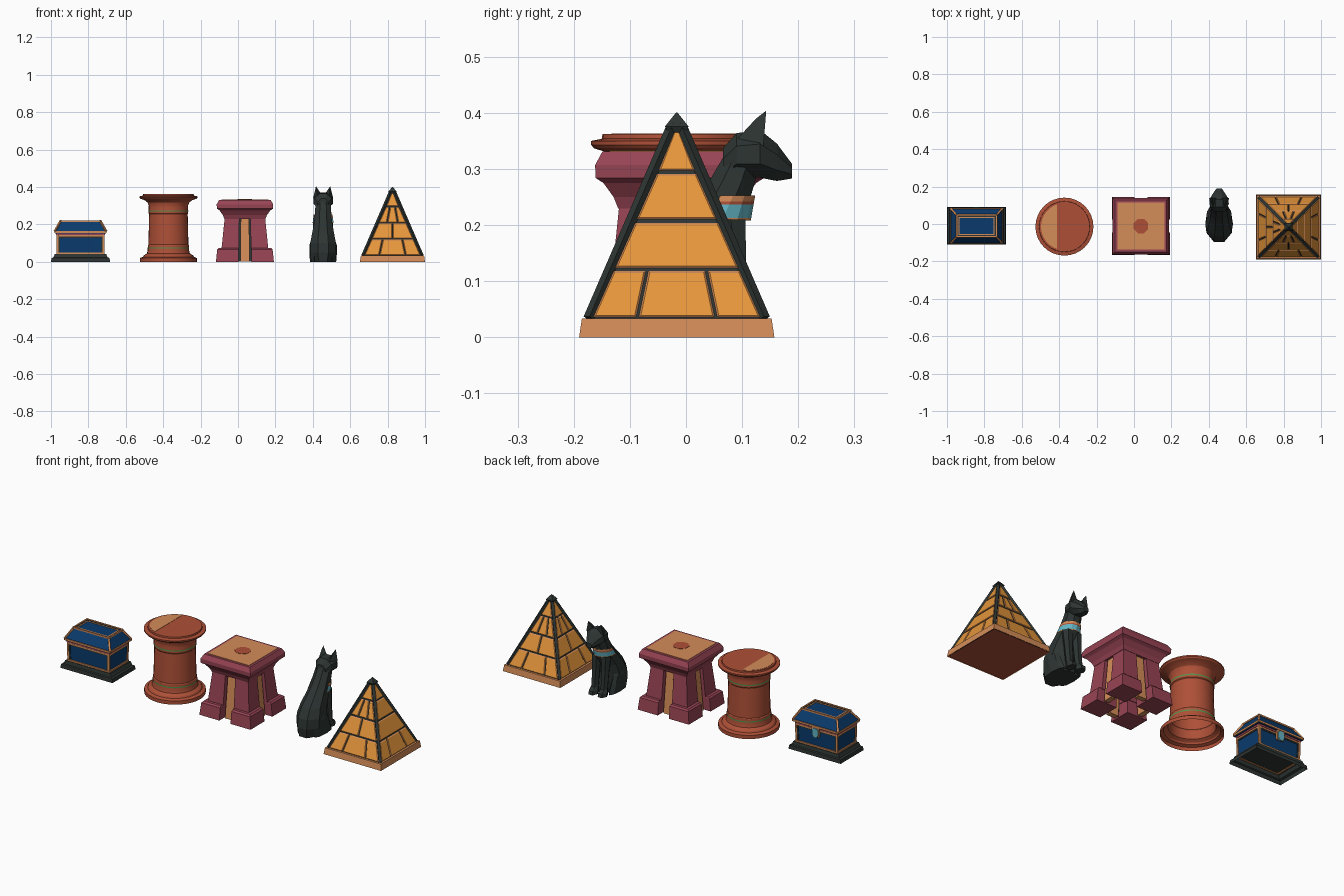
import bpy, bmesh, math
from mathutils import Vector

if "Cube" in bpy.data.objects:
    bpy.data.objects.remove(bpy.data.objects["Cube"])


def mat(name, r, g, b):
    m = bpy.data.materials.new(name)
    lin = [((c / 255 + .055) / 1.055) ** 2.4 for c in (r, g, b)]
    m.diffuse_color = (*lin, 1)
    m.use_nodes = True
    m.node_tree.nodes["Principled BSDF"].inputs["Base Color"].default_value = m.diffuse_color
    return m


ORANGE = mat("orange", 230, 150, 58)
TAN = mat("sand", 212, 140, 88)
TERRA = mat("terracotta", 174, 80, 55)
MAROON = mat("maroon", 152, 68, 84)
BLUE = mat("blue", 10, 58, 108)
DARK = mat("charcoal", 44, 52, 50)
TURQ = mat("turquoise", 98, 180, 195)
GREEN = mat("green", 84, 145, 74)


def mesh(name, verts, faces, mats, idx=None, smooth=False):
    me = bpy.data.meshes.new(name)
    me.from_pydata(verts, [], faces)
    for m in mats:
        me.materials.append(m)
    if idx:
        me.polygons.foreach_set("material_index", idx)
    bm = bmesh.new()
    bm.from_mesh(me)
    bmesh.ops.recalc_face_normals(bm, faces=bm.faces)
    bm.to_mesh(me)
    bm.free()
    ob = bpy.data.objects.new(name, me)
    bpy.context.collection.objects.link(ob)
    if smooth:
        bpy.ops.object.select_all(action='DESELECT')
        ob.select_set(True)
        bpy.context.view_layer.objects.active = ob
        bpy.ops.object.shade_smooth_by_angle(angle=math.radians(30))
    return ob


def loft(name, rings, m, bottom=True, top=True, closed=True, smooth=False):
    """Skin a stack of equal-length point rings."""
    n = len(rings[0])
    faces = []
    for i in range(len(rings) - 1):
        for j in range(n if closed else n - 1):
            k = (j + 1) % n
            faces.append((i * n + j, i * n + k, (i + 1) * n + k, (i + 1) * n + j))
    if bottom:
        faces.append(tuple(range(n)))
    if top:
        faces.append(tuple(range((len(rings) - 1) * n, len(rings) * n)))
    return mesh(name, [p for r in rings for p in r], faces, [m], smooth=smooth)


def rect(z, x0, x1, y0, y1):
    return [(x0, y0, z), (x1, y0, z), (x1, y1, z), (x0, y1, z)]


def stack(name, cx, cy, levels, m, **kw):
    """Rectangular tower; levels are (z, half x, half y)."""
    return loft(name, [rect(z, cx - a, cx + a, cy - b, cy + b) for z, a, b in levels], m, **kw)


def bar(name, p, q, t, m):
    """Square bar between two points."""
    p, q = Vector(p), Vector(q)
    d = (q - p).normalized()
    up = Vector((0, 0, 1)) if abs(d.z) < .9 else Vector((1, 0, 0))
    a = d.cross(up).normalized() * t
    b = d.cross(a).normalized() * t
    p, q = p - d * t, q + d * t
    return loft(name, [[tuple(e + a * s + b * u) for s, u in ((-1, -1), (1, -1), (1, 1), (-1, 1))] for e in (p, q)], m)


def ring(c, rx, ry, n=8, a0=0.0, a1=2 * math.pi, full=True):
    k = n if full else n - 1
    return [(c[0] + rx * math.cos(a0 + (a1 - a0) * i / k), c[1] + ry * math.sin(a0 + (a1 - a0) * i / k), c[2])
            for i in range(n)]


# --- Chest ---
X, Y = -.842, -.01
stack("chest_plinth", X, Y, [(0, .158, .1), (.02, .155, .098), (.024, .145, .092), (.042, .137, .088)], DARK, bottom=False)
stack("chest_body", X, Y, [(.04, .122, .078), (.145, .124, .08)], BLUE, bottom=False)
stack("chest_lid_seam", X, Y, [(.143, .13, .085), (.153, .13, .085)], MAROON)
stack("chest_lid", X, Y, [(.152, .136, .091), (.168, .136, .091), (.216, .106, .058)], BLUE)


def frame(name, z, a, b, t, m=TAN):
    c = [(X + sx * a, Y + sy * b, z) for sx, sy in ((-1, -1), (1, -1), (1, 1), (-1, 1))]
    for i in range(4):
        bar(name, c[i], c[(i + 1) % 4], t, m)


frame("chest_base_trim", .045, .124, .08, .005)
frame("chest_rim_trim", .138, .124, .08, .004)
frame("chest_rim_stripe", .131, .122, .078, .0035, DARK)
frame("chest_lid_rim", .16, .135, .09, .005)
frame("chest_lid_top_trim", .218, .107, .059, .004)
frame("chest_lid_stripe", .215, .1, .052, .0035, DARK)
frame("chest_lid_inner_trim", .215, .094, .046, .003)
for sx in (-1, 1):
    for sy in (-1, 1):
        bar("chest_corner_trim", (X + sx * .122, Y + sy * .078, .045), (X + sx * .124, Y + sy * .08, .14), .005, TAN)
        bar("chest_lid_corner_trim", (X + sx * .135, Y + sy * .09, .166), (X + sx * .107, Y + sy * .058, .216), .005, TAN)
        bar("chest_corner_stripe", (X + sx * .113, Y + sy * .078, .05), (X + sx * .115, Y + sy * .08, .135), .0035, DARK)
stack("chest_clasp_mount", X, Y + .086, [(.105, .02, .005), (.16, .024, .007)], TAN)
stack("chest_clasp", X, Y + .093, [(.1, .008, .004), (.115, .018, .004), (.14, .018, .004), (.15, .01, .004)], TURQ)

# --- Round column ---
X, Y = -.372, -.014
prof = [(.153, 0), (.153, .02), (.136, .026), (.132, .034), (.115, .044), (.111, .06), (.11, .088), (.107, .092),
        (.103, .255), (.106, .259), (.106, .288), (.105, .3), (.112, .318), (.128, .33), (.15, .337), (.155, .343),
        (.155, .35), (.136, .354), (.135, .362)]
loft("column", [ring((X, Y, z), r, r, 32) for r, z in prof], TERRA, bottom=False, smooth=True)
for r, z in ((.1112, .074), (.107, .272)):
    loft("column_green_band", [ring((X, Y, z + d), r, r, 32) for d in (-.0035, .0035)], GREEN, False, False, smooth=True)
# worn patch: a segment cut off by a chord
a = math.acos(-.04 / .125)
loft("column_top_patch", [ring((X, Y, z), .125, .125, 14, a, 2 * math.pi - a, False) for z in (.361, .3635)], TAN)

# --- Square pedestal ---
X, Y = .037, -.011
stack("pedestal_core", X, Y, [(.002, .1, .1), (.235, .085, .085)], DARK, bottom=False)
for a, b in ((1, 0), (0, 1)):
    for s in (-1, 1):
        loft("pedestal_panel", [rect(z, *sorted((X + s * a * d - b * w, X + s * a * e + b * w)),
                                     *sorted((Y + s * b * d - a * w, Y + s * b * e + a * w)))
                                for z, w, d, e in ((.001, .025, .09, .118), (.235, .022, .07, .097))], TAN)
for sx in (-1, 1):
    for sy in (-1, 1):
        def corner(z, i, o):
            return rect(z, X + sx * i, X + sx * o, Y + sy * i, Y + sy * o)
        loft("pedestal_foot", [corner(0, .034, .155), corner(.066, .034, .148), corner(.074, .036, .14)], MAROON)
        loft("pedestal_leg", [corner(.07, .032, .125), corner(.235, .03, .108)], MAROON)
stack("pedestal_capital", X, Y, [(z, h, h) for z, h in ((.23, .11), (.25, .118), (.275, .136), (.284, .15),
                                                        (.307, .151), (.331, .138))], MAROON)
stack("pedestal_top", X, Y, [(.329, .125, .125), (.333, .125, .125)], TAN)
loft("pedestal_top_mark", [ring((X, Y, z), .042, .042, 8, .39, .39 + 2 * math.pi) for z in (.331, .3345)], TERRA)

# --- Seated cat, looking towards +y ---
X = .455
body = [(0, -.005, .058, .09), (.05, -.012, .074, .09), (.1, -.01, .074, .086), (.15, .008, .064, .078),
        (.2, .042, .054, .066), (.24, .064, .049, .052), (.28, .083, .046, .044), (.33, .103, .042, .034)]
loft("cat_body", [ring((X, y, z), a, b, 8, .39, .39 + 2 * math.pi) for z, y, a, b in body], DARK)
head = [(.066, .305, .032, .035), (.09, .325, .05, .042), (.132, .327, .056, .046), (.162, .312, .036, .036), (.189, .296, .016, .014)]
loft("cat_head", [[(X + p[0], y, z + p[1]) for p in ring((0, 0, 0), a, b, 8, .39, .39 + 2 * math.pi)] for y, z, a, b in head], DARK)
for s in (-1, 1):
    ear = [(X + s * .01, .135, .362), (X + s * .053, .138, .342), (X + s * .03, .086, .348), (X + s * .038, .143, .404),
           (X + s * .036, .125, .39)]
    mesh("cat_ear", ear, [(0, 1, 2), (0, 1, 3), (1, 2, 4), (1, 4, 3), (2, 0, 4), (0, 3, 4)], [DARK])
    leg = [(0, .11, .024, .032), (.02, .108, .024, .03), (.035, .098, .02, .02), (.13, .088, .022, .022), (.21, .08, .026, .03)]
    loft("cat_front_leg", [ring((X + s * .028, y, z), a, b, 6) for z, y, a, b in leg], DARK)
    haunch = [(0, .015, .02, .075), (.05, 0, .024, .068), (.09, -.005, .023, .055), (.13, -.005, .01, .03)]
    loft("cat_haunch", [ring((X + s * .05, y, z), a, b, 8) for z, y, a, b in haunch], DARK)


def collar(name, z0, z1, m):
    def arc(z):
        t = (z - .2) / .04
        return ring((X, .044 + .021 * t, z), .058 - .005 * t, .07 - .014 * t, 9, -.2, math.pi + .2, False)
    loft(name, [arc(z0), arc(z1)], m, False, False, closed=False)


collar("cat_collar_lower_trim", .208, .213, TAN)
collar("cat_collar", .213, .237, TURQ)
collar("cat_collar_middle_trim", .237, .242, TERRA)
collar("cat_collar_upper_trim", .242, .253, TAN)

# --- Brick pyramid ---
X, Y = .826, -.0165


def half(z):
    return .445 * (.4 - z)


stack("pyramid_base", X, Y, [(0, .174, .174), (.034, .169, .169)], TAN, bottom=False)
stack("pyramid_underside", X, Y, [(.001, .17, .17), (.002, .17, .17)], TERRA)
stack("pyramid_core", X, Y, [(.03, half(.03) - .005, half(.03) - .005), (.385, .003, .003)], DARK)
stack("pyramid_cap", X, Y, [(.362, .014, .014), (.376, .021, .021), (.401, .001, .001)], DARK)
for sx in (-1, 1):
    for sy in (-1, 1):
        h0, h1 = half(.04) - .007, half(.372) - .003
        bar("pyramid_corner_ridge", (X + sx * h0, Y + sy * h0, .04), (X + sx * h1, Y + sy * h1, .372), .0075, DARK)

rows = [(.036, .118, (-1, -.47, .47, 1)), (.124, .204, (-1, 0, 1)), (.211, .291, (-1, -.4, .4, 1)), (.297, .374, (-1, 1))]
for side in range(4):
    ca, sa = math.cos(side * math.pi / 2), math.sin(side * math.pi / 2)

    def place(u, z, depth):
        v = -(half(z) - depth)
        return (X + u * ca - v * sa, Y + u * sa + v * ca, z)

    for r, (z0, z1, cuts) in enumerate(rows):
        if side == 1 and r:
            cuts = (-1, 1)
        for f0, f1 in zip(cuts, cuts[1:]):
            def quad(inset, depth):
                pts = []
                for f, z, s in ((f0, z0 + inset, 1), (f1, z0 + inset, -1), (f1, z1 - inset, -1), (f0, z1 - inset, 1)):
                    gap = 0 if abs(f) == 1 else .0025
                    pts.append(place(f * max(half(z) - .013, .004) + s * (gap + inset), z, depth))
                return pts
            verts = quad(0, .008) + quad(0, .003) + quad(.003, 0)
            faces = [(i + l, (i + 1) % 4 + l, (i + 1) % 4 + l + 4, i + l + 4) for l in (0, 4) for i in range(4)]
            mesh("pyramid_brick", verts, faces + [(8, 9, 10, 11)], [TAN, ORANGE], [0] * 8 + [1])
